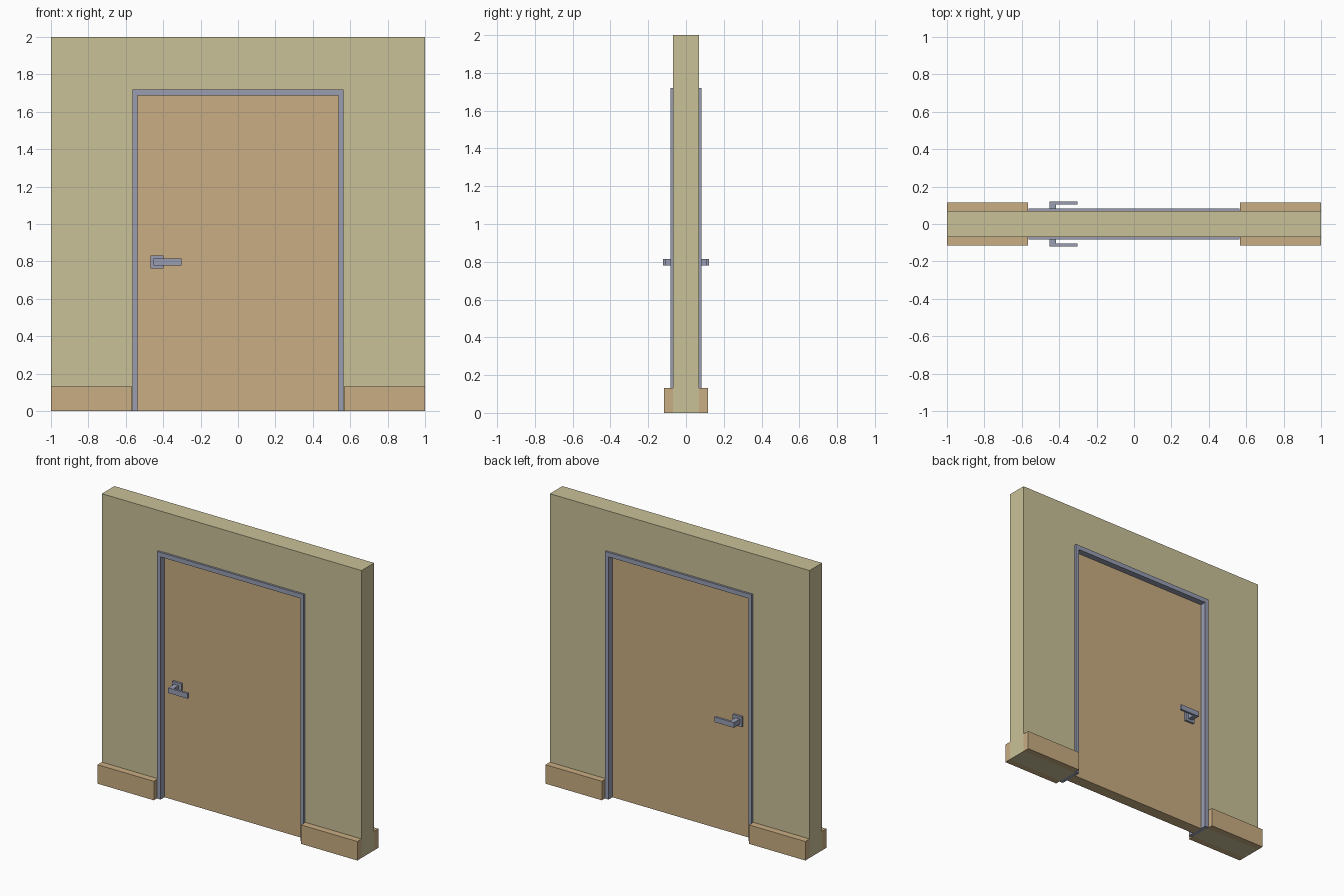
import bpy, bmesh

if "Cube" in bpy.data.objects:
    bpy.data.objects.remove(bpy.data.objects["Cube"])


def material(name, rgb):
    m = bpy.data.materials.new(name)
    lin = [(c / 255 / 12.92) if c < 10 else ((c / 255 + 0.055) / 1.055) ** 2.4 for c in rgb]
    m.diffuse_color = (*lin, 1)
    m.use_nodes = True
    m.node_tree.nodes["Principled BSDF"].inputs["Base Color"].default_value = m.diffuse_color
    return m


WALL = material("olive_plaster", (201, 193, 152))
WOOD = material("light_wood", (201, 173, 131))
METAL = material("grey_metal", (152, 157, 178))


def finish(bm, name, mat):
    bmesh.ops.recalc_face_normals(bm, faces=bm.faces)
    me = bpy.data.meshes.new(name)
    bm.to_mesh(me)
    bm.free()
    me.materials.append(mat)
    ob = bpy.data.objects.new(name, me)
    bpy.context.collection.objects.link(ob)
    return ob


def prism(name, pts, y0, y1, mat, plane="xz"):
    """Extrude an outline in xz along y, or an outline in xy along z."""
    bm = bmesh.new()
    place = (lambda a, b, d: (a, d, b)) if plane == "xz" else (lambda a, b, d: (a, b, d))
    face = bm.faces.new([bm.verts.new(place(a, b, y0)) for a, b in pts])
    ext = bmesh.ops.extrude_face_region(bm, geom=[face])
    step = place(0, 0, y1 - y0)
    bmesh.ops.translate(bm, vec=step, verts=[v for v in ext["geom"] if isinstance(v, bmesh.types.BMVert)])
    return finish(bm, name, mat)


def box(name, x0, x1, y0, y1, z0, z1, mat):
    return prism(name, [(x0, z0), (x1, z0), (x1, z1), (x0, z1)], y0, y1, mat)


def arch(w_out, h_out, w_in, h_in):
    return [(-w_out, 0), (-w_out, h_out), (w_out, h_out), (w_out, 0),
            (w_in, 0), (w_in, h_in), (-w_in, h_in), (-w_in, 0)]


# Wall with door opening, lining frame and door leaf
prism("wall", arch(1, 2, 0.564, 1.72), -0.069, 0.069, WALL)
prism("door_frame", arch(0.564, 1.72, 0.5375, 1.688), -0.083, 0.083, METAL)
box("door_leaf", -0.5375, 0.5375, -0.04, 0.04, 0, 1.688, WOOD)

for side, s in (("front", -1), ("back", 1)):
    # Skirting boards on both sides of the opening
    for end, e in (("left", -1), ("right", 1)):
        box(f"skirting_{side}_{end}", e * 0.567, e, s * 0.069, s * 0.116, 0, 0.132, WOOD)
    # Square handle plate and L-shaped lever
    box(f"handle_plate_{side}", -0.468, -0.398, s * 0.04, s * 0.055, 0.762, 0.832, METAL)
    lever = [(-0.453, 0.055), (-0.453, 0.121), (-0.303, 0.121),
             (-0.303, 0.105), (-0.418, 0.105), (-0.418, 0.055)]
    prism(f"handle_lever_{side}", [(x, s * y) for x, y in lever], 0.779, 0.815, METAL, "xy")
